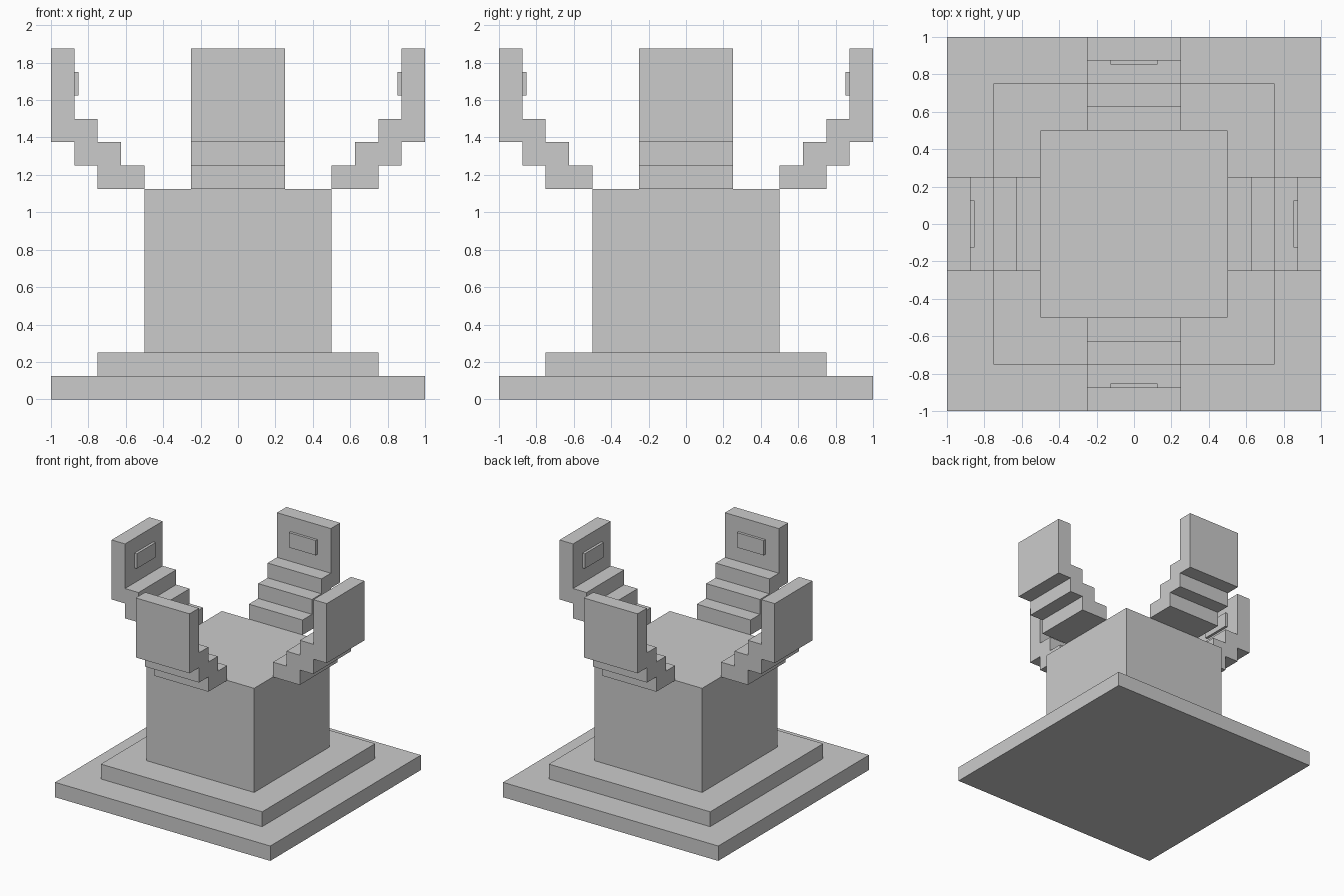
import bpy, bmesh
from math import pi
from mathutils import Matrix

if "Cube" in bpy.data.objects:
    bpy.data.objects.remove(bpy.data.objects["Cube"])


def finish(name, bm, turn=0.0):
    bmesh.ops.rotate(bm, verts=bm.verts, cent=(0, 0, 0), matrix=Matrix.Rotation(turn, 3, 'Z'))
    bmesh.ops.recalc_face_normals(bm, faces=bm.faces)
    mesh = bpy.data.meshes.new(name)
    bm.to_mesh(mesh)
    bm.free()
    obj = bpy.data.objects.new(name, mesh)
    bpy.context.collection.objects.link(obj)
    return obj


def box(name, x, y, z, turn=0.0):
    bm = bmesh.new()
    bmesh.ops.create_cube(bm, size=1)
    bmesh.ops.scale(bm, verts=bm.verts, vec=(x[1] - x[0], y[1] - y[0], z[1] - z[0]))
    bmesh.ops.translate(bm, verts=bm.verts, vec=(sum(x) / 2, sum(y) / 2, sum(z) / 2))
    return finish(name, bm, turn)


def extruded_profile(name, points, half_width, turn=0.0):
    bm = bmesh.new()
    face = bm.faces.new([bm.verts.new((x, -half_width, z)) for x, z in points])
    result = bmesh.ops.extrude_face_region(bm, geom=[face], use_keep_orig=True)
    moved = [v for v in result["geom"] if isinstance(v, bmesh.types.BMVert)]
    bmesh.ops.translate(bm, verts=moved, vec=(0, 2 * half_width, 0))
    return finish(name, bm, turn)


# Stepped base and central column
for name, half, z in (("base_plate", 1.0, (0, 0.125)),
                      ("base_step", 0.75, (0.125, 0.25)),
                      ("column", 0.5, (0.25, 1.125))):
    box(name, (-half, half), (-half, half), z)

# Stair-shaped arm ending in an upright slab
arm = [(0.5, 1.125), (0.75, 1.125), (0.75, 1.25), (0.875, 1.25), (0.875, 1.375),
       (1.0, 1.375), (1.0, 1.875), (0.875, 1.875), (0.875, 1.5), (0.75, 1.5),
       (0.75, 1.375), (0.625, 1.375), (0.625, 1.25), (0.5, 1.25)]

# Four arms, each with a small raised pad facing the centre
for side, label in enumerate(("right", "back", "left", "front")):
    turn = side * pi / 2
    extruded_profile(f"{label}_arm", arm, 0.25, turn)
    box(f"{label}_pad", (0.853, 0.875), (-0.125, 0.125), (1.625, 1.75), turn)
